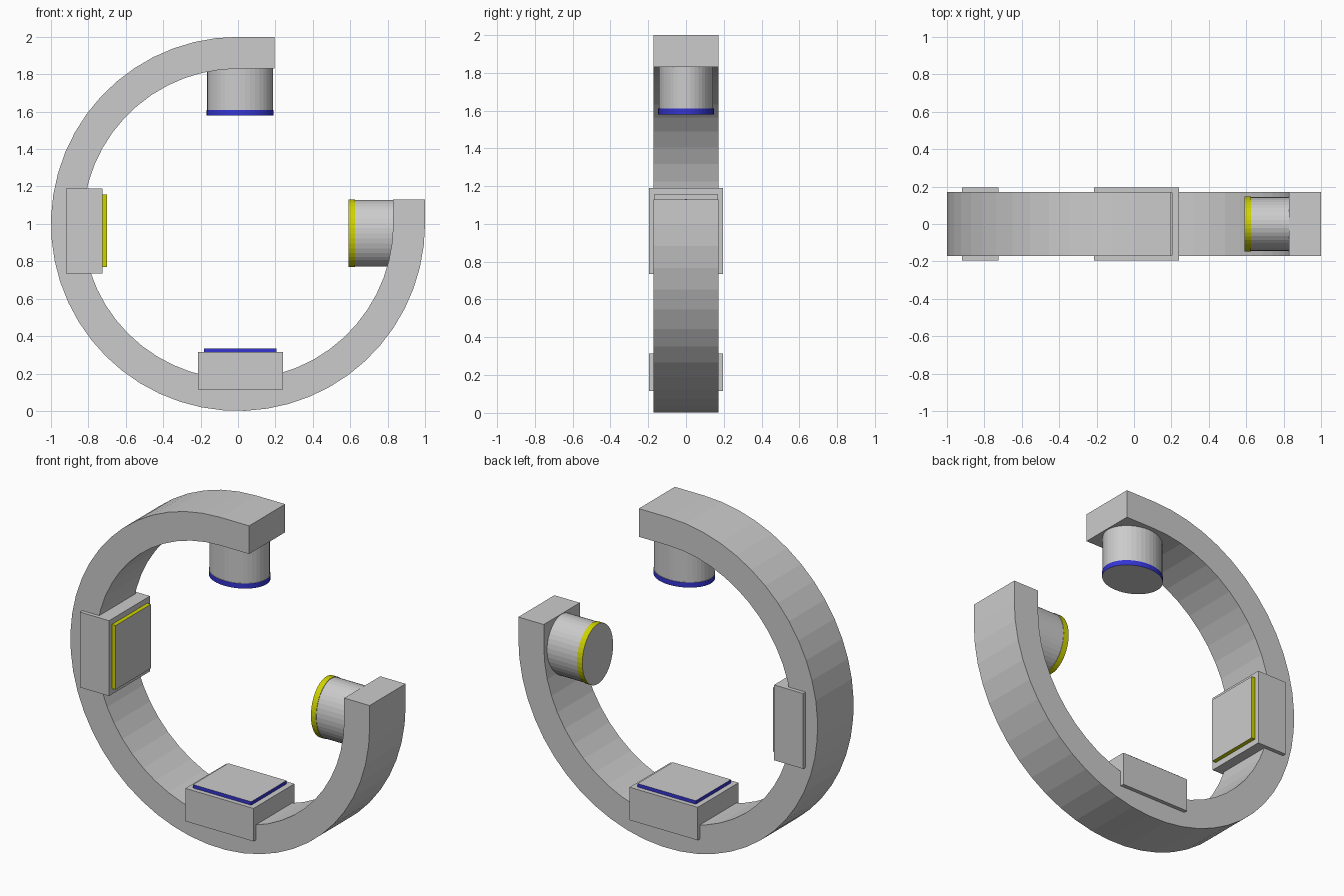
import bpy, bmesh
from math import cos, sin, radians
from mathutils import Matrix, Vector

cube = bpy.data.objects.get("Cube")
if cube:
    bpy.data.objects.remove(cube, do_unlink=True)


def material(name, rgb):
    m = bpy.data.materials.new(name)
    m.use_nodes = True
    m.diffuse_color = (*rgb, 1)
    m.node_tree.nodes["Principled BSDF"].inputs["Base Color"].default_value = (*rgb, 1)
    return m


GREY = material("light grey", (0.6, 0.6, 0.6))
BLUE = material("blue", (0.035, 0.035, 0.65))
YELLOW = material("yellow", (0.62, 0.65, 0.0))


def finish(name, bm, mats):
    bmesh.ops.recalc_face_normals(bm, faces=bm.faces)
    mesh = bpy.data.meshes.new(name)
    bm.to_mesh(mesh)
    bm.free()
    for m in mats:
        mesh.materials.append(m)
    obj = bpy.data.objects.new(name, mesh)
    bpy.context.collection.objects.link(obj)
    return obj


def box(name, low, high, mats, face_axis=None):
    """Box between two corners; faces along face_axis take the second material."""
    low, high = Vector(low), Vector(high)
    bm = bmesh.new()
    bmesh.ops.create_cube(bm, size=1)
    bmesh.ops.scale(bm, vec=high - low, verts=bm.verts)
    bmesh.ops.translate(bm, vec=(low + high) / 2, verts=bm.verts)
    if face_axis is not None:
        bm.normal_update()
        for f in bm.faces:
            f.material_index = int(abs(f.normal[face_axis]) > 0.9)
    return finish(name, bm, mats)


def oval_cylinder(name, start, end, radii, mats, sides=40):
    """Oval cylinder along its axis; caps take the last material."""
    start, end = Vector(start), Vector(end)
    axis = end - start
    bm = bmesh.new()
    bmesh.ops.create_cone(bm, cap_ends=True, segments=sides, radius1=1, radius2=1, depth=1)
    bmesh.ops.scale(bm, vec=(radii[0], radii[1], axis.length), verts=bm.verts)
    for f in bm.faces:
        f.material_index = len(mats) - 1 if len(f.verts) > 4 else 0
    turn = Matrix.Rotation(radians(90), 4, 'Y') if abs(axis.x) > 0.01 else Matrix()
    bmesh.ops.transform(bm, matrix=Matrix.Translation((start + end) / 2) @ turn, verts=bm.verts)
    return finish(name, bm, mats)


# Open ring: three quarters of a circle with a straight run at each end
OUTER, INNER, HALF, STEPS = 1.0, 0.83, 0.172, 40
stations = [((0.195, 1 + OUTER), (0.195, 1 + INNER))]
for i in range(STEPS + 1):
    a = radians(90 + 270 * i / STEPS)
    stations.append(tuple((r * cos(a), 1 + r * sin(a)) for r in (OUTER, INNER)))
stations.append(((OUTER, 1.13), (INNER, 1.13)))

bm = bmesh.new()
rings = []
for (ox, oz), (ix, iz) in stations:
    corners = [(ox, -HALF, oz), (ox, HALF, oz), (ix, HALF, iz), (ix, -HALF, iz)]
    rings.append([bm.verts.new(c) for c in corners])
for a, b in zip(rings, rings[1:]):
    for k in range(4):
        n = (k + 1) % 4
        bm.faces.new((a[k], a[n], b[n], b[k]))
bm.faces.new(rings[0])
bm.faces.new(rings[-1])
finish("open_ring", bm, [GREY])

# Upper round emitter with blue rim
oval_cylinder("top_emitter", (0.011, 0, 1.86), (0.011, 0, 1.61), (0.176, 0.144), [GREY])
oval_cylinder("top_emitter_rim", (0.011, 0, 1.61), (0.011, 0, 1.58), (0.179, 0.147), [BLUE, GREY])

# Side round emitter with yellow rim
oval_cylinder("left_emitter", (0.86, 0, 0.95), (0.625, 0, 0.95), (0.178, 0.144), [GREY])
oval_cylinder("left_emitter_rim", (0.625, 0, 0.95), (0.59, 0, 0.95), (0.181, 0.147), [YELLOW, GREY])

# Lower receiver block and its panel with blue edges
box("bottom_receiver", (-0.215, -0.195, 0.115), (0.24, 0.195, 0.314), [GREY])
box("bottom_panel", (-0.183, -0.168, 0.31), (0.206, 0.168, 0.335), [BLUE, GREY], 2)

# Side receiver block and its panel with yellow edges
box("right_receiver", (-0.92, -0.195, 0.735), (-0.725, 0.195, 1.19), [GREY])
box("right_panel", (-0.73, -0.168, 0.77), (-0.7, 0.168, 1.157), [YELLOW, GREY], 0)
